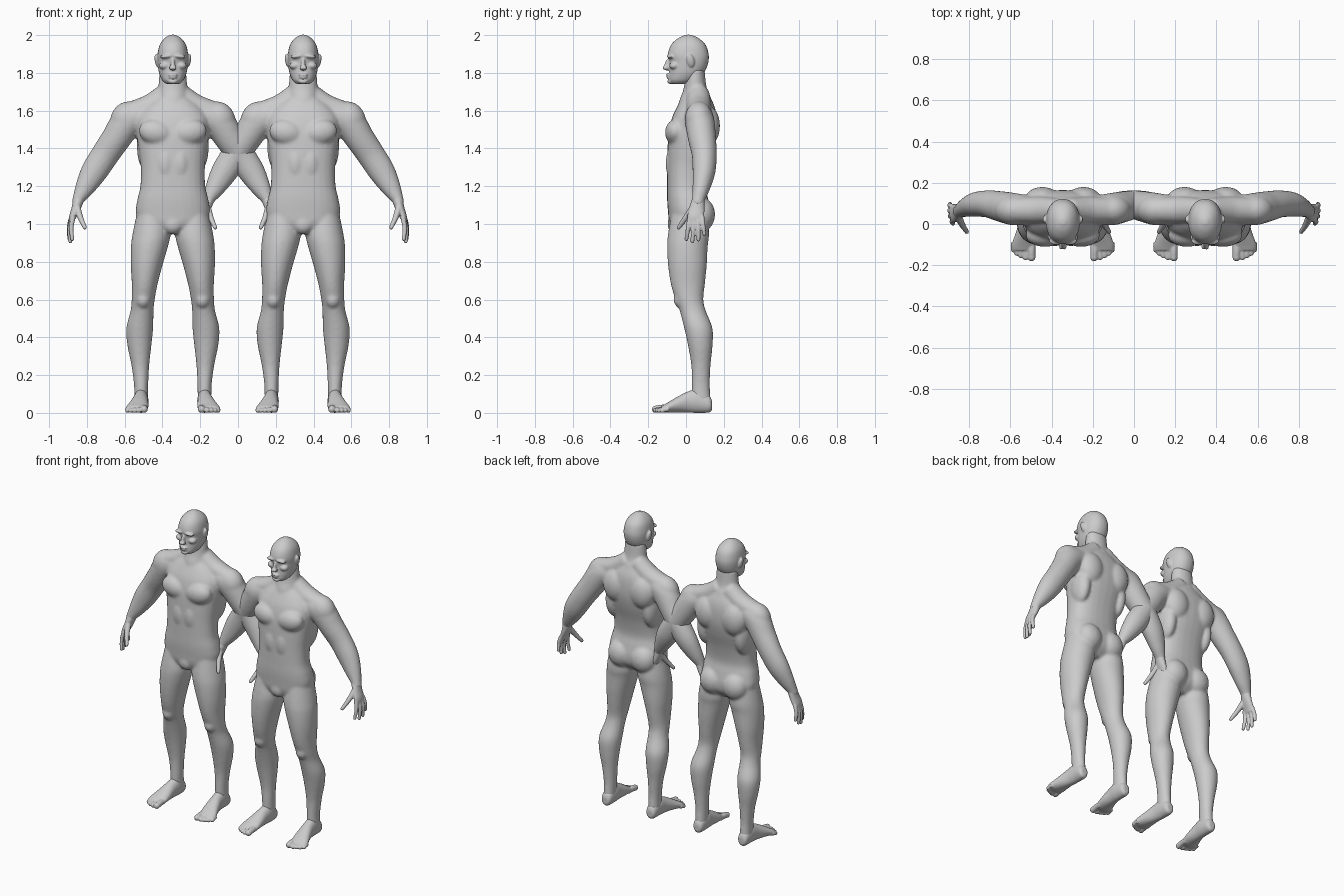
import bpy, bmesh, math
from mathutils import Vector, Matrix


def spline(rows, steps=5):
    """Catmull-Rom interpolation through rows of numbers."""
    out = []
    for i in range(len(rows) - 1):
        p0, p1 = rows[max(i - 1, 0)], rows[i]
        p2, p3 = rows[i + 1], rows[min(i + 2, len(rows) - 1)]
        for s in range(steps):
            t = s / steps
            out.append([0.5 * (2 * b + (c - a) * t + (2 * a - 5 * b + 4 * c - d) * t * t
                               + (3 * b - a - 3 * c + d) * t ** 3)
                        for a, b, c, d in zip(p0, p1, p2, p3)])
    out.append(list(rows[-1]))
    return out


def loft(bm, rows, ref=(1, 0, 0), axis=None, n=2.0, seg=28):
    """Skin rows of (x, y, z, radius along ref, other radius)."""
    rows = spline(rows)
    rings = []
    for i, r in enumerate(rows):
        a, b = rows[max(i - 1, 0)], rows[min(i + 1, len(rows) - 1)]
        t = Vector(axis) if axis else (Vector(b[:3]) - Vector(a[:3])).normalized()
        u = Vector(ref)
        u = (u - t * u.dot(t)).normalized()
        v = t.cross(u)
        ring = []
        for k in range(seg):
            c, s = math.cos(2 * math.pi * k / seg), math.sin(2 * math.pi * k / seg)
            c = math.copysign(abs(c) ** (2 / n), c)
            s = math.copysign(abs(s) ** (2 / n), s)
            ring.append(bm.verts.new(Vector(r[:3]) + u * c * r[3] + v * s * r[4]))
        rings.append(ring)
    for p, q in zip(rings, rings[1:]):
        for k in range(seg):
            bm.faces.new((p[k], p[(k + 1) % seg], q[(k + 1) % seg], q[k]))
    bm.faces.new(rings[0][::-1])
    bm.faces.new(rings[-1])


def stack(bm, rows, n=2.0):
    """Level sections given as (z, centre x, half width, front y, back y)."""
    loft(bm, [(x, (f + b) / 2, z, w, (b - f) / 2) for z, x, w, f, b in rows],
         axis=(0, 0, 1), n=n)


def blob(bm, c, r, tilt=0.0, roll=0.0):
    m = (Matrix.Translation(c) @ Matrix.Rotation(roll, 4, 'Y')
         @ Matrix.Rotation(tilt, 4, 'X') @ Matrix.Diagonal((*r, 1)))
    bmesh.ops.create_uvsphere(bm, u_segments=24, v_segments=16, radius=1, matrix=m)


def digit(bm, pts, r0, r1):
    k = len(pts) - 1
    rad = [r0 + (r1 - r0) * i / k for i in range(k + 1)]
    loft(bm, [(*p, r, r) for p, r in zip(pts, rad)], seg=12)
    blob(bm, pts[-1], (r1, r1, r1))


def finish(bm, name, voxel, smooth):
    """Mirror, fuse and smooth the part, then place it on both men."""
    bmesh.ops.recalc_face_normals(bm, faces=bm.faces)
    me = bpy.data.meshes.new(name)
    bm.to_mesh(me)
    bm.free()
    ob = bpy.data.objects.new(name + "_right", me)
    mir = ob.modifiers.new("mirror", 'MIRROR')
    mir.use_mirror_merge = False
    rem = ob.modifiers.new("fuse", 'REMESH')
    rem.mode = 'VOXEL'
    rem.voxel_size = voxel
    rem.use_smooth_shade = True
    sm = ob.modifiers.new("smooth", 'SMOOTH')
    sm.factor = 0.5
    sm.iterations = smooth
    twin = ob.copy()
    twin.name = name + "_left"
    for o, x in ((ob, 0.345), (twin, -0.345)):
        o.location.x = x
        bpy.context.collection.objects.link(o)


# Body: trunk and neck
bm = bmesh.new()
stack(bm, [(.95, 0, .09, -.06, .07), (1.0, 0, .17, -.088, .12), (1.06, 0, .196, -.095, .13),
           (1.13, 0, .188, -.1, .118), (1.2, 0, .172, -.1, .105), (1.3, 0, .17, -.1, .12),
           (1.4, 0, .182, -.098, .148), (1.48, 0, .192, -.092, .163), (1.56, 0, .19, -.075, .163),
           (1.62, 0, .15, -.048, .152), (1.67, 0, .09, -.02, .13)], n=2.4)
stack(bm, [(1.58, 0, .11, -.05, .14), (1.66, 0, .086, -.033, .135),
           (1.72, 0, .077, -.012, .11), (1.82, 0, .07, 0, .098)])
# Trunk muscles: trapezius, chest, shoulder, shoulder blade, side, buttock, groin
loft(bm, [(.03, .065, 1.69, .06, .06), (.12, .068, 1.625, .065, .062),
          (.23, .068, 1.59, .06, .055)], ref=(0, 1, 0))
blob(bm, (.088, -.055, 1.485), (.093, .056, .068), roll=-.2)
blob(bm, (.243, .068, 1.555), (.086, .074, .096), roll=-.5)
blob(bm, (.1, .118, 1.52), (.085, .062, .105))
blob(bm, (.14, .065, 1.41), (.05, .08, .13))
blob(bm, (.085, .082, 1.05), (.085, .072, .09))
blob(bm, (0, -.055, 1.0), (.055, .043, .055))
blob(bm, (.04, -.07, 1.32), (.045, .038, .09))
# Arm
loft(bm, [(.15, .065, 1.58, .07, .07), (.235, .072, 1.545, .078, .085),
          (.3, .085, 1.453, .074, .078), (.36, .097, 1.365, .066, .074),
          (.418, .095, 1.275, .06, .07), (.467, .08, 1.19, .046, .052),
          (.5, .065, 1.13, .034, .032), (.51, .06, 1.1, .034, .027)], ref=(0, 1, 0))
# Leg
stack(bm, [(1.06, .11, .08, -.075, .11), (.95, .113, .1, -.095, .122), (.88, .124, .098, -.1, .115),
           (.78, .139, .084, -.095, .11), (.68, .149, .068, -.08, .1), (.6, .157, .061, -.056, .092),
           (.54, .163, .061, -.033, .105), (.45, .175, .071, -.01, .14), (.36, .177, .064, .01, .141),
           (.25, .172, .047, .028, .13), (.15, .168, .038, .03, .126), (.06, .168, .036, .03, .132)])
blob(bm, (.157, -.03, .6), (.038, .036, .045))
finish(bm, "body", .009, 6)

# Head: skull and jaw
bm = bmesh.new()
stack(bm, [(2.002, 0, .012, 0, .025), (1.985, 0, .042, -.04, .065), (1.95, 0, .069, -.078, .103),
           (1.9, 0, .081, -.096, .12), (1.86, 0, .081, -.088, .119), (1.82, 0, .077, -.088, .106),
           (1.79, 0, .07, -.09, .085), (1.76, 0, .056, -.09, .05), (1.742, 0, .036, -.078, .01)], n=2.2)
# Brow, nose, cheek, lips, chin, ear
blob(bm, (.032, -.082, 1.888), (.036, .02, .011), roll=.1)
blob(bm, (0, -.096, 1.845), (.011, .018, .035), tilt=-.3)
blob(bm, (.007, -.106, 1.827), (.012, .019, .012))
blob(bm, (.045, -.062, 1.838), (.028, .026, .02))
blob(bm, (0, -.092, 1.79), (.025, .014, .007))
blob(bm, (0, -.09, 1.776), (.022, .014, .007))
blob(bm, (0, -.08, 1.755), (.026, .019, .014))
blob(bm, (.085, .024, 1.865), (.011, .02, .036), tilt=.2, roll=.15)
finish(bm, "head", .005, 3)

# Hand: palm, fingers, thumb
bm = bmesh.new()
loft(bm, [(.497, .066, 1.135, .032, .03), (.512, .058, 1.085, .04, .024),
          (.53, .052, 1.04, .044, .019), (.537, .052, 1.012, .038, .013)], ref=(0, 1, 0))
for knuckle, tip in (((.528, .02, 1.035), (.532, .002, .92)), ((.534, .042, 1.03), (.543, .034, .908)),
                     ((.536, .064, 1.032), (.547, .066, .918)), ((.534, .084, 1.04), (.546, .097, .948))):
    mid = (Vector(knuckle) + Vector(tip)) / 2 + Vector((.008, 0, 0))
    digit(bm, [knuckle, mid, tip], .0135, .0105)
digit(bm, [(.508, .04, 1.09), (.49, .0, 1.035), (.466, -.038, .982)], .02, .011)
finish(bm, "hands", .0045, 2)

# Foot: heel to ball, then toes
bm = bmesh.new()
loft(bm, [(.168, .138, .04, .018, .022), (.168, .122, .047, .034, .045), (.168, .06, .062, .039, .062),
          (.172, .01, .057, .041, .056), (.18, -.05, .042, .051, .041), (.19, -.1, .027, .058, .026),
          (.194, -.128, .021, .05, .016)], axis=(0, -1, 0))
for x, y, r in ((.152, -.162, .019), (.181, -.162, .0135), (.203, -.153, .013),
                (.223, -.142, .0125), (.24, -.126, .012)):
    digit(bm, [(x, -.09, r + .006), (x, (y - .09) / 2, r + .006), (x, y, r)], r, r)
finish(bm, "feet", .0045, 2)
